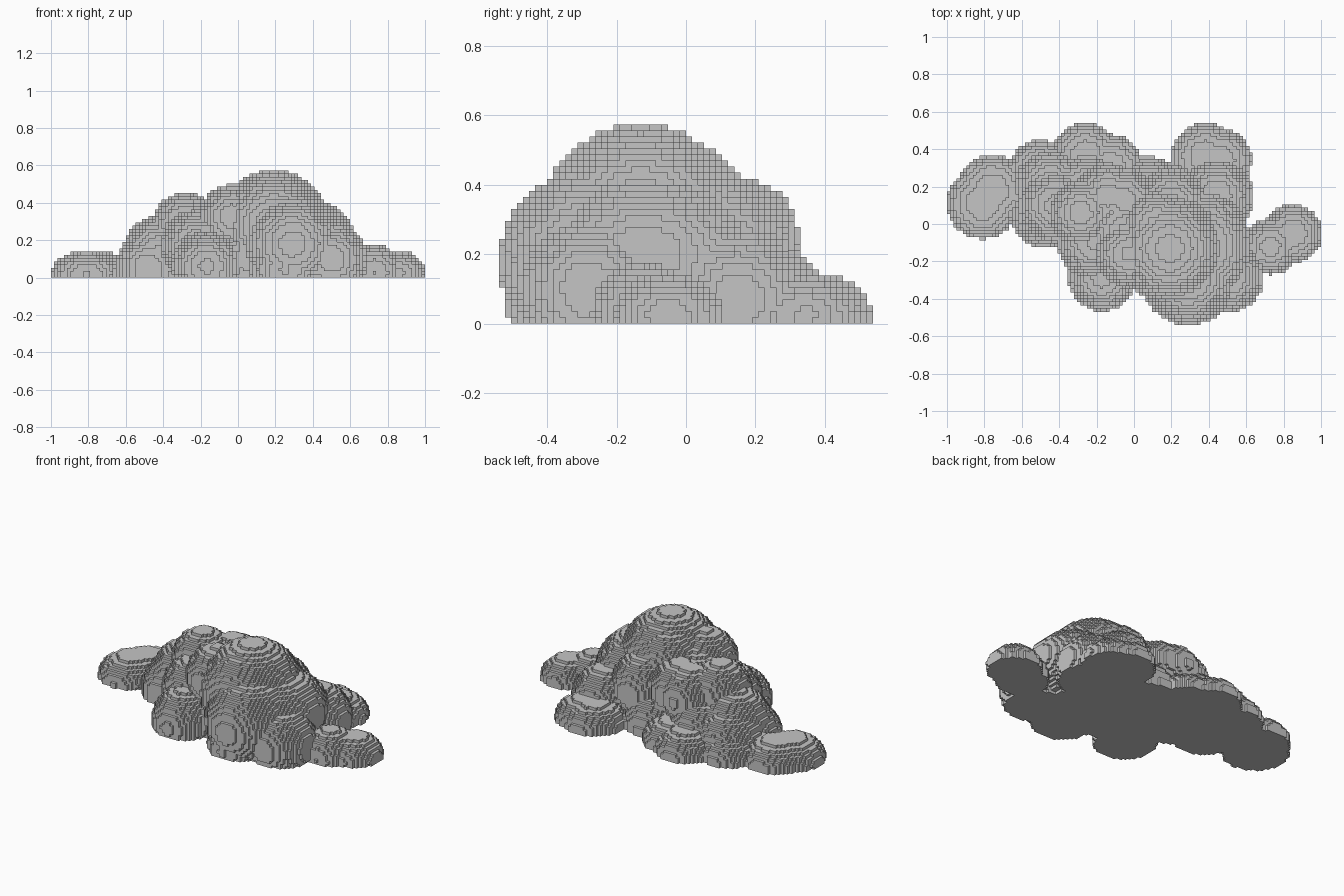
import bpy
import bmesh
import math

cube = bpy.data.objects.get("Cube")
if cube:
    bpy.data.objects.remove(cube, do_unlink=True)

# Block grid: the cloud is a heap of round puffs snapped to small cubes
COUNT = 115
SIZE = 2 / COUNT
HALF_DEPTH = 31
filled = set()


def cells_between(centre, radius, origin, lowest, highest):
    """Indices of the cells whose centres lie within radius on one axis."""
    first = math.floor((centre - radius - origin) / SIZE)
    last = math.ceil((centre + radius - origin) / SIZE)
    return range(max(lowest, first), min(highest, last + 1))


def puff(x, y, z, rx, ry=None, rz=None):
    """Fill every cell inside a ball or ellipsoid, cut off at the ground."""
    ry = ry or rx
    rz = rz or rx
    y_origin = -HALF_DEPTH * SIZE
    for i in cells_between(x, rx, -1, 0, COUNT):
        dx = ((i + .5) * SIZE - 1 - x) / rx
        for j in cells_between(y, ry, y_origin, 0, HALF_DEPTH * 2):
            dy = ((j + .5) * SIZE + y_origin - y) / ry
            for k in cells_between(z, rz, 0, 0, COUNT):
                dz = ((k + .5) * SIZE - z) / rz
                if dx * dx + dy * dy + dz * dz <= 1:
                    filled.add((i, j, k))


def low_puff(x, y, radius):
    """A flattened puff that hugs the ground."""
    puff(x, y, .02, radius, radius, .125)


# Solid core
puff(0, .05, 0, .5, .25, .2)

# Main peak and its shoulders
puff(.19, -.13, .28, .295)
puff(.2, -.22, .37, .155)
puff(.12, -.01, .335, .185)
puff(.38, -.12, .2, .245, .3, .22)
puff(-.03, -.16, .325, .175)
puff(-.05, -.04, .25, .18)
puff(.2, .1, .2, .2)
puff(.44, .15, .07, .2)

# Second peak and its slope
puff(-.285, .06, .285, .17)
puff(-.42, .1, .13, .2)
puff(-.48, .05, .05, .18)
puff(-.45, .2, .05, .2)
puff(-.22, -.1, .17, .19)

# Rear plateau and its slope
puff(-.14, .155, .25, .17)
puff(-.05, .13, .25, .17)
puff(-.25, .18, .07, .2)
puff(.08, .16, .02, .2)

# Front bulges
puff(.29, -.28, .18, .26)
puff(.5, -.28, .1, .195)
puff(.25, -.33, .04, .185)
puff(-.17, -.28, .06, .185)
puff(.05, -.16, .1, .19)

# Low puffs at the back
low_puff(.38, .36, .18)
low_puff(.46, .34, .17)
low_puff(-.26, .36, .18)
low_puff(-.13, .3, .18)
low_puff(-.5, .28, .17)

# Low puffs at both ends
low_puff(-.81, .11, .19)
low_puff(-.76, .18, .19)
low_puff(.85, -.05, .155)
puff(.73, -.12, .025, .15)

# Skin: keep only the cube sides that face open air
bm = bmesh.new()
corners = {}


def corner(point):
    if point not in corners:
        i, j, k = point
        position = (i * SIZE - 1, (j - HALF_DEPTH) * SIZE, k * SIZE)
        corners[point] = bm.verts.new(position)
    return corners[point]


for cell in sorted(filled):
    for axis in range(3):
        u, v = (axis + 1) % 3, (axis + 2) % 3
        for side in (0, 1):
            neighbour = list(cell)
            neighbour[axis] += 2 * side - 1
            if tuple(neighbour) in filled:
                continue
            loop = []
            for du, dv in ((0, 0), (1, 0), (1, 1), (0, 1)):
                point = list(cell)
                point[axis] += side
                point[u] += du
                point[v] += dv
                loop.append(corner(tuple(point)))
            if not side:
                loop.reverse()
            bm.faces.new(loop)

mesh = bpy.data.meshes.new("cloud")
bm.to_mesh(mesh)
bm.free()
cloud = bpy.data.objects.new("cloud", mesh)
bpy.context.scene.collection.objects.link(cloud)

# Single grey colour
grey = bpy.data.materials.new("cloud grey")
grey.use_nodes = True
colour = (.56, .56, .56, 1)
grey.diffuse_color = colour
shader = next(n for n in grey.node_tree.nodes if n.type == "BSDF_PRINCIPLED")
shader.inputs["Base Color"].default_value = colour
mesh.materials.append(grey)
